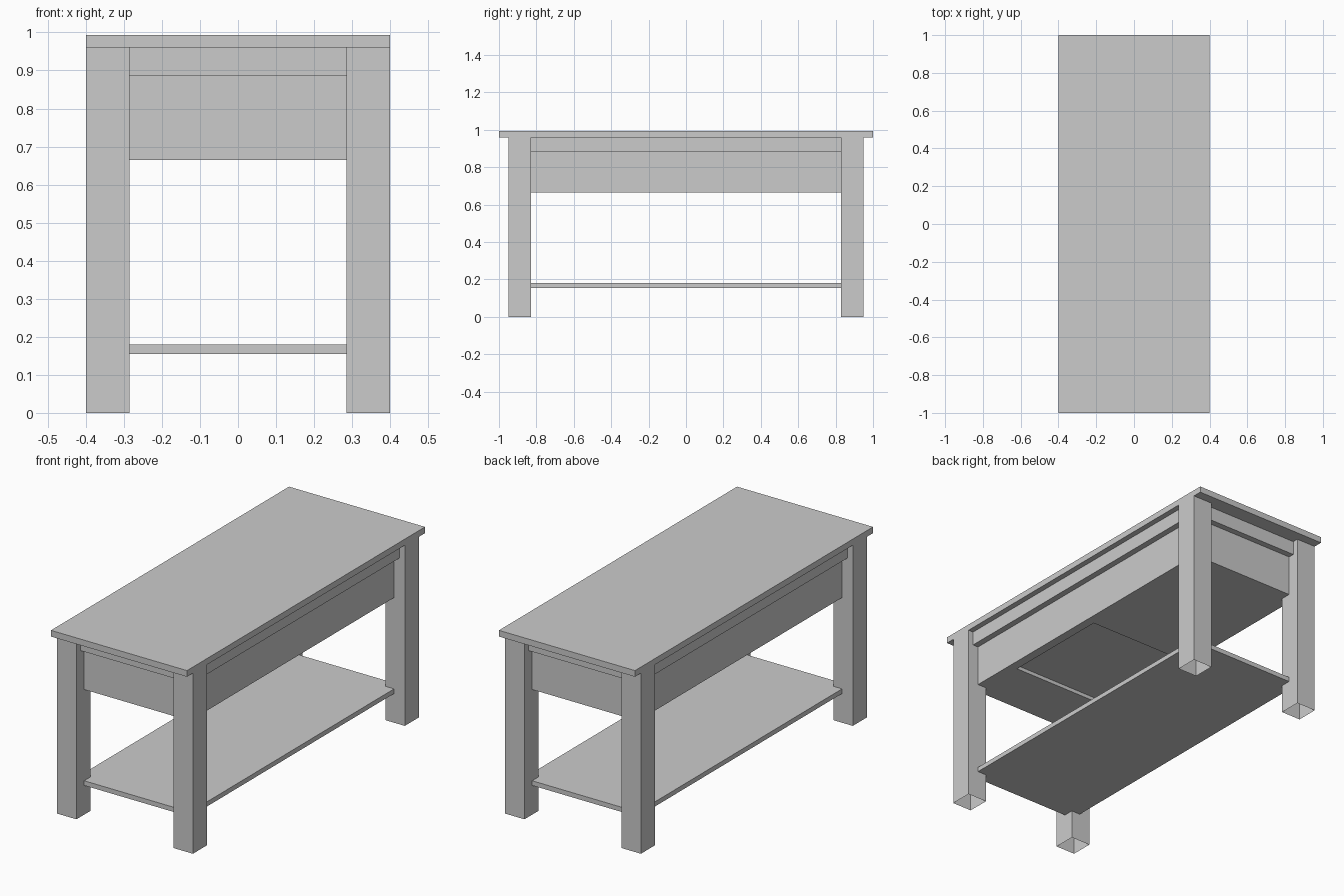
import bpy, bmesh

if "Cube" in bpy.data.objects:
    bpy.data.objects.remove(bpy.data.objects["Cube"])


def box(name, x, y, z, open_bottom=False):
    """Axis-aligned box from (min, max) ranges, optionally without its bottom face."""
    bm = bmesh.new()
    bmesh.ops.create_cube(bm, size=1)
    for v in bm.verts:
        for i, (lo, hi) in enumerate((x, y, z)):
            v.co[i] = hi if v.co[i] > 0 else lo
    bm.normal_update()
    if open_bottom:
        down = [f for f in bm.faces if f.normal.z < -0.9]
        bmesh.ops.delete(bm, geom=down, context='FACES_ONLY')
    mesh = bpy.data.meshes.new(name)
    bm.to_mesh(mesh)
    bm.free()
    ob = bpy.data.objects.new(name, mesh)
    bpy.context.collection.objects.link(ob)
    return ob


# Table top, flush with the legs on the long sides
box("table_top", (-0.4, 0.4), (-1, 1), (0.96, 0.993))

# Four square legs, open underneath
for sx, side in ((-1, "left"), (1, "right")):
    for sy, end in ((-1, "front"), (1, "back")):
        box(f"{end}_{side}_leg",
            sorted((sx * 0.285, sx * 0.4)), sorted((sy * 0.83, sy * 0.95)),
            (0, 0.96), open_bottom=True)

# Upper rail standing slightly proud of the storage box
box("upper_rail", (-0.37, 0.37), (-0.918, 0.918), (0.885, 0.96))

# Storage box with a shallow recess in its underside
storage = box("storage_box", (-0.337, 0.337), (-0.885, 0.885), (0.665, 0.885))
cutter = box("recess_cutter", (-0.288, 0.288), (-0.58, 0.025), (0.6, 0.685))
cutter.hide_render = True
cutter.hide_set(True)
cut = storage.modifiers.new("recess", 'BOOLEAN')
cut.operation = 'DIFFERENCE'
cut.solver = 'EXACT'
cut.object = cutter

# Lower shelf let into the legs
box("lower_shelf", (-0.337, 0.337), (-0.885, 0.885), (0.155, 0.18))
